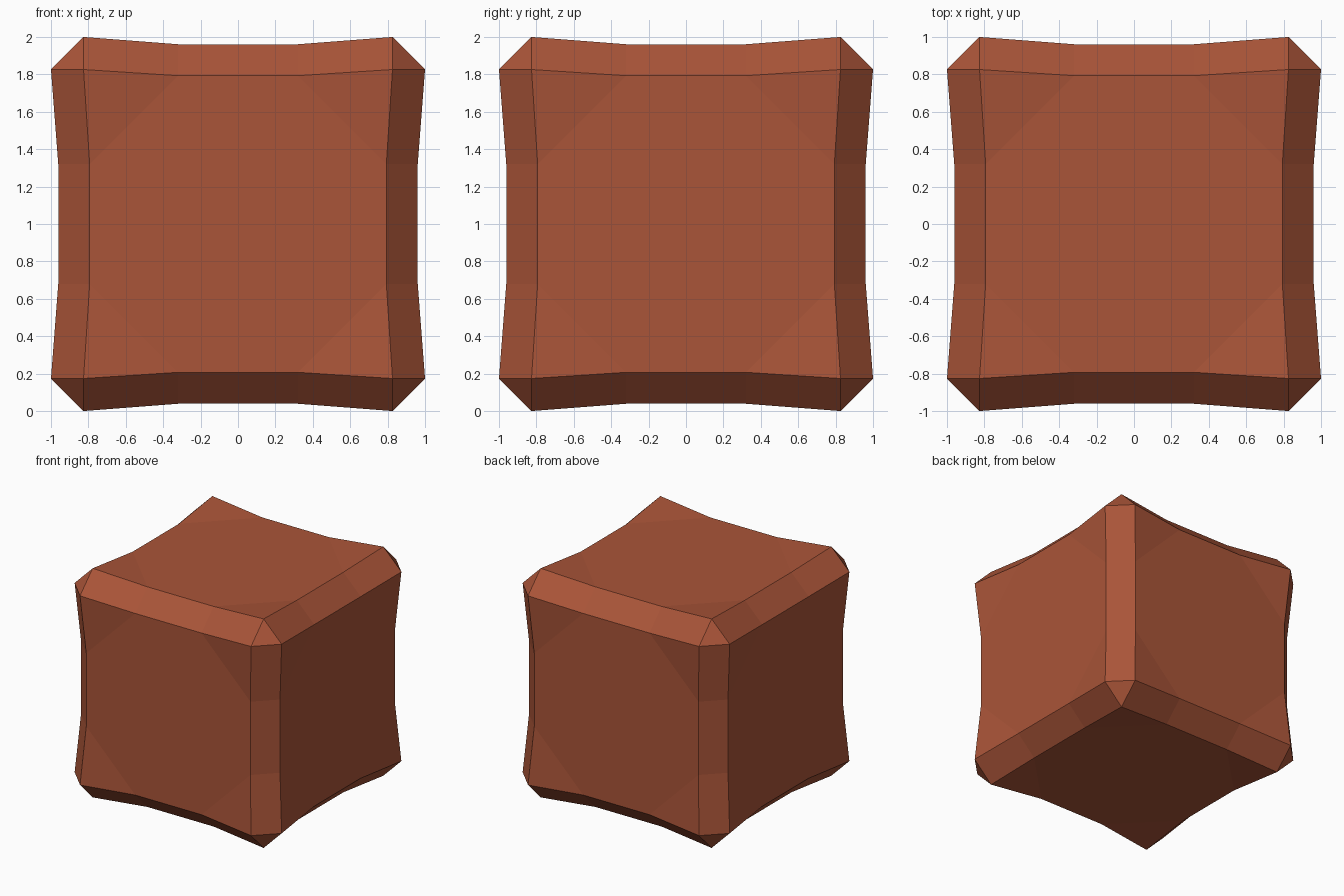
import bpy, bmesh
from mathutils import Vector

if "Cube" in bpy.data.objects:
    bpy.data.objects.remove(bpy.data.objects["Cube"])

CORNER = (0.826, 1.0, 0.826)   # along edge, face height, inset at a corner
MIDDLE = (0.32, 0.961, 0.793)  # the same at the dished middle of an edge
SIGNS = (-1, 1)

bm = bmesh.new()


def point(a, va, b, vb, c, vc):
    co = Vector()
    co[a], co[b], co[c] = va, vb, vc
    return co + Vector((0, 0, 1))


def face(points):
    bm.faces.new([bm.verts.new(p) for p in points])


for a in range(3):
    b, c = (a + 1) % 3, (a + 2) % 3

    # Chamfer strips along the four edges parallel to axis a
    stations = [(s * k[0], k[1], k[2]) for s, k in
                ((-1, CORNER), (-1, MIDDLE), (1, MIDDLE), (1, CORNER))]
    for sb in SIGNS:
        for sc in SIGNS:
            pairs = [(point(a, t, b, sb * h, c, sc * w),
                      point(a, t, b, sb * w, c, sc * h)) for t, h, w in stations]
            for (p, q), (r, s) in zip(pairs, pairs[1:]):
                face((p, q, s, r))

    # Dished sides: flat octagon with four raised corner triangles
    m, h, w = MIDDLE
    for sa in SIGNS:
        ring = []
        for sb, sc in ((1, 1), (-1, 1), (-1, -1), (1, -1)):
            p = point(a, sa * h, b, sb * w, c, sc * m)
            q = point(a, sa * h, b, sb * m, c, sc * w)
            tip = point(a, sa * CORNER[1], b, sb * CORNER[2], c, sc * CORNER[2])
            face((p, tip, q))
            ring += [p, q] if sb * sc > 0 else [q, p]
        face(ring)

# Cut-off corner triangles
k, h, _ = CORNER
for x in SIGNS:
    for y in SIGNS:
        for z in SIGNS:
            face([point(0, x * (h if i == 0 else k), 1, y * (h if i == 1 else k),
                        2, z * (h if i == 2 else k)) for i in range(3)])

bmesh.ops.remove_doubles(bm, verts=bm.verts[:], dist=0.001)
bmesh.ops.recalc_face_normals(bm, faces=bm.faces[:])
mesh = bpy.data.meshes.new("dished_block")
bm.to_mesh(mesh)
bm.free()

block = bpy.data.objects.new("dished_block", mesh)
bpy.context.collection.objects.link(block)
mat = bpy.data.materials.new("red_brown_clay")
mat.diffuse_color = (0.40, 0.09, 0.04, 1)
mat.use_nodes = True
mat.node_tree.nodes["Principled BSDF"].inputs["Base Color"].default_value = mat.diffuse_color
mesh.materials.append(mat)
